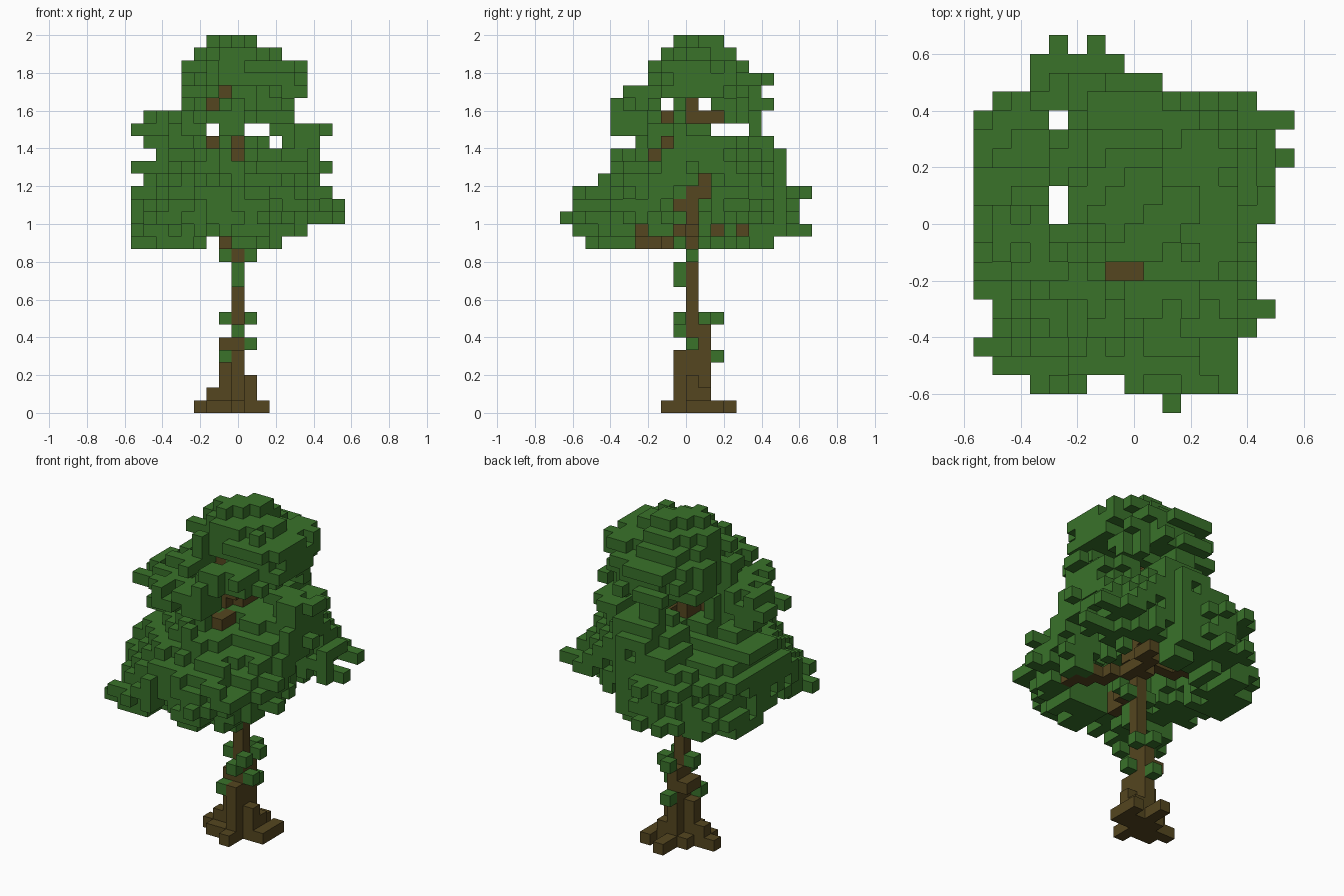
import bpy
import random
from mathutils import Vector, noise

cube = bpy.data.objects.get("Cube")
if cube:
    bpy.data.objects.remove(cube, do_unlink=True)

rng = random.Random(4)
UNIT = 1 / 15                       # edge of one block
ORIGIN = Vector((-8.5, -10, 0))     # grid corner, in blocks
SIDES = [Vector(s) for s in ((1, 0, 0), (-1, 0, 0), (0, 1, 0),
                             (0, -1, 0), (0, 0, 1), (0, 0, -1))]


def make_material(name, colour):
    mat = bpy.data.materials.new(name)
    mat.use_nodes = True
    mat.diffuse_color = (*colour, 1)
    bsdf = mat.node_tree.nodes["Principled BSDF"]
    bsdf.inputs["Base Color"].default_value = (*colour, 1)
    bsdf.inputs["Roughness"].default_value = 0.9
    return mat


def neighbours(cell):
    return [tuple(int(c + s) for c, s in zip(cell, side)) for side in SIDES]


def box(xs, ys, zs):
    """All blocks in inclusive index ranges."""
    return {(i, j, k)
            for i in range(xs[0], xs[1] + 1)
            for j in range(ys[0], ys[1] + 1)
            for k in range(zs[0], zs[1] + 1)}


def limb(start, end):
    """Blocks along a straight branch, joined face to face."""
    a, b = Vector(start), Vector(end)
    cells, last = set(), start
    steps = int((b - a).length * 3)
    for n in range(steps + 1):
        cell = tuple(round(c) for c in a.lerp(b, n / steps))
        cells |= {cell, (cell[0], last[1], last[2]), (cell[0], cell[1], last[2])}
        last = cell
    return cells


def build(name, cells, solid, mat):
    """Mesh of the outward block faces that no other block covers."""
    verts, faces = {}, []
    for cell in sorted(cells):
        centre = Vector(cell) + Vector((0.5, 0.5, 0.5))
        for side, near in zip(SIDES, neighbours(cell)):
            if near in solid:
                continue
            u = Vector((side.y, side.z, side.x)) / 2
            v = side.cross(u)
            ring = []
            for a, b in ((-1, -1), (1, -1), (1, 1), (-1, 1)):
                p = centre + side / 2 + u * a + v * b
                key = tuple(round(c) for c in p)
                ring.append(verts.setdefault(key, len(verts)))
            faces.append(ring)
    mesh = bpy.data.meshes.new(name)
    mesh.from_pydata([(Vector(p) + ORIGIN) * UNIT for p in verts], [], faces)
    mesh.materials.append(mat)
    mesh.update()
    obj = bpy.data.objects.new(name, mesh)
    bpy.context.collection.objects.link(obj)
    return obj


# Trunk with stepped foot
trunk = box((8, 8), (10, 10), (0, 24))
trunk |= box((8, 8), (9, 11), (0, 4)) | box((7, 7), (10, 10), (0, 3))
trunk |= box((9, 9), (10, 10), (0, 2)) | box((6, 6), (10, 10), (0, 1))
trunk |= box((7, 8), (11, 11), (5, 5)) | {(8, 11, 6), (7, 10, 5), (9, 11, 1)}

# Roots spreading over the ground
roots = box((5, 10), (10, 10), (0, 0)) | box((8, 8), (8, 13), (0, 0))
roots |= {(6, 9, 0), (7, 9, 0), (7, 11, 0), (9, 11, 0), (10, 11, 0), (10, 12, 0)}
roots -= trunk

# Branches reaching into the crown
branches = box((7, 7), (10, 11), (21, 22))
for start, end in (((8, 10, 13), (7, 6, 13)), ((7, 6, 13), (7, 6, 14)),
                   ((8, 10, 14), (12, 6, 14)), ((8, 10, 14), (10, 14, 14)),
                   ((8, 10, 15), (4, 12, 15)), ((4, 12, 15), (4, 14, 15)),
                   ((8, 10, 16), (8, 9, 16)), ((8, 10, 17), (8, 12, 18)),
                   ((8, 10, 19), (8, 7, 20)), ((8, 7, 20), (7, 7, 20)),
                   ((8, 10, 21), (6, 8, 21)), ((8, 10, 21), (8, 12, 21)),
                   ((8, 10, 23), (8, 12, 23)), ((8, 10, 22), (7, 8, 23)),
                   ((8, 10, 23), (6, 9, 24)), ((8, 10, 24), (7, 9, 25))):
    branches |= limb(start, end)
branches -= trunk
wood = trunk | roots | branches

# Small leaf tufts on the trunk
tufts = {(7, 9, 4), (9, 10, 5), (8, 9, 6), (9, 9, 7), (7, 10, 7), (9, 11, 7),
         (8, 12, 7), (8, 12, 4), (8, 9, 10), (8, 9, 11), (7, 10, 12),
         (9, 10, 12)} - wood

# Crown extents (left, right, front, back) of each layer, bottom to top
CROWN_BASE = 13
LAYERS = [(0, 11, 2, 16), (0, 13, 1, 19), (0, 16, 0, 18), (0, 16, 1, 18),
          (0, 15, 1, 19), (1, 14, 3, 17), (0, 15, 4, 17), (2, 14, 4, 17),
          (1, 14, 6, 16), (0, 15, 4, 15), (1, 13, 4, 15), (4, 12, 4, 16),
          (4, 13, 5, 15), (4, 13, 7, 16), (4, 13, 7, 14), (5, 11, 8, 13),
          (6, 9, 9, 12)]
# Plan outline (left, right) of each row, front to back
PLAN = ([(10, 10), (3, 13), (1, 13), (0, 13), (0, 14), (1, 15)]
        + [(0, 14)] * 4 + [(0, 15)] * 3 + [(0, 16), (0, 15), (0, 16)]
        + [(1, 14), (3, 9), (3, 7), (4, 6)])


def is_gap(i, j, k):
    """Openings between the leaf clumps."""
    near_trunk = (i - 8) ** 2 + (j - 10) ** 2
    if k == 13 and (5 < j < 11 or i in (6, 7)):
        return True
    if k < 15 and i > 9 and j > 10 or k == 14 and i > 7 and j == 6:
        return True                                      # raised back left clump
    if i > 8 and (k < 18 and 8 < j < 12 or k == 18 and j == 11):
        return True                                      # slot on the left side
    if k < 17 and near_trunk < (19 - k) * 4:
        return True                                      # hollow under the crown
    if 20 < k < 24 and (i > 8 and j < 9 or i < 7 and j > 10 or near_trunk < 9):
        return True                                      # gap below the top clump
    if k in (19, 20) and (i > 28 - k and j < k - 12 or i < k - 14 and j > 31 - k):
        return True                                      # slopes leading to that gap
    if i > 8 and (k == 23 and j < 13 or k == 24 and j == 10):
        return True
    if (i, j) in ((4, 10), (4, 11), (4, 15)) or j == 1 and i in (6, 7):
        return True
    if j == 7 and i in (7, 8) and k > 20 or j == 19 and i == 5:
        return True
    if (i, k) in ((6, 22), (10, 22), (11, 21)):
        return True
    if (j, k) in ((12, 22), (13, 22), (14, 22), (8, 24), (11, 24)):
        return True
    return j < 9 and (i, k) in ((7, 25), (6, 24), (6, 21), (8, 20), (8, 21))


def is_past_corner(i, j, k):
    """Slanted corners: front right and back left of the crown."""
    s = i + j - 17.5
    if k < 21:
        return s < 1.15 * (k - 14) - 14.2 or s > (10 if k < 16 else 13.7 - 1.1 * (k - 16))
    return s < -9.5 or s > 9.7 or k == 29 and abs(j - i - 3) > 1


# Crown: rounded layers, boxier at the skirt, with a lumpy outline
allowed, rim, crown = set(), set(), set()
for k, (x0, x1, y0, y1) in enumerate(LAYERS, CROWN_BASE):
    power = max(2, 3.2 - 0.25 * (k - CROWN_BASE))
    for i, j, _ in sorted(box((x0, x1), (y0, y1), (k, k))):
        if (not PLAN[j][0] <= i <= PLAN[j][1] or is_gap(i, j, k)
                or is_past_corner(i, j, k)):
            continue
        allowed.add((i, j, k))
        if i in (x0, x1) or j in (y0, y1):
            rim.add((i, j, k))
        u = abs(2 * i - x0 - x1) / (x1 - x0 + 1)
        v = abs(2 * j - y0 - y1) / (y1 - y0 + 1)
        reach = (u ** power + v ** power) ** (1 / power)
        lump = noise.noise(Vector((i, j, k)) * 0.37)
        if reach < 1.0 + 0.2 * lump + rng.uniform(-0.05, 0.05):
            crown.add((i, j, k))

# Ragged leaf surface: nibble exposed blocks, then sprout a few single ones
crown -= {c for c in sorted(crown - rim)
          if sum(n not in crown for n in neighbours(c)) > 1 and rng.random() < 0.36}
crown |= {c for c in sorted(allowed - crown)
          if any(n in crown for n in neighbours(c)) and rng.random() < 0.2}

# Twigs that stick out of the crown
for xs, ys, zs in (((14, 16), (13, 13), (15, 15)), ((13, 16), (15, 15), (16, 16)),
                   ((10, 10), (0, 3), (15, 15)), ((4, 4), (16, 19), (17, 17)),
                   ((6, 6), (16, 19), (14, 14)), ((13, 15), (5, 5), (17, 17)),
                   ((12, 15), (10, 10), (22, 22)), ((0, 3), (7, 7), (22, 22)),
                   ((0, 3), (9, 9), (19, 19)), ((9, 9), (13, 16), (26, 26)),
                   ((1, 2), (2, 2), (14, 14)), ((3, 3), (1, 2), (14, 14)),
                   ((7, 7), (6, 6), (24, 24)), ((9, 9), (9, 9), (23, 23)),
                   ((9, 9), (9, 9), (13, 13)), ((12, 12), (11, 11), (14, 15)),
                   ((12, 12), (13, 13), (14, 15))):
    crown |= box(xs, ys, zs)
crown -= wood

# Drop loose blocks
crown = {c for c in crown if any(n in crown or n in wood for n in neighbours(c))}

leaf_green = make_material("leaf green", (0.041, 0.168, 0.023))
bark_brown = make_material("bark brown", (0.089, 0.061, 0.014))
solid = wood | tufts | crown
build("trunk", trunk, solid, bark_brown)
build("roots", roots, solid, bark_brown)
build("branches", branches, solid, bark_brown)
build("trunk_tufts", tufts, solid, leaf_green)
build("crown", crown, solid, leaf_green)
